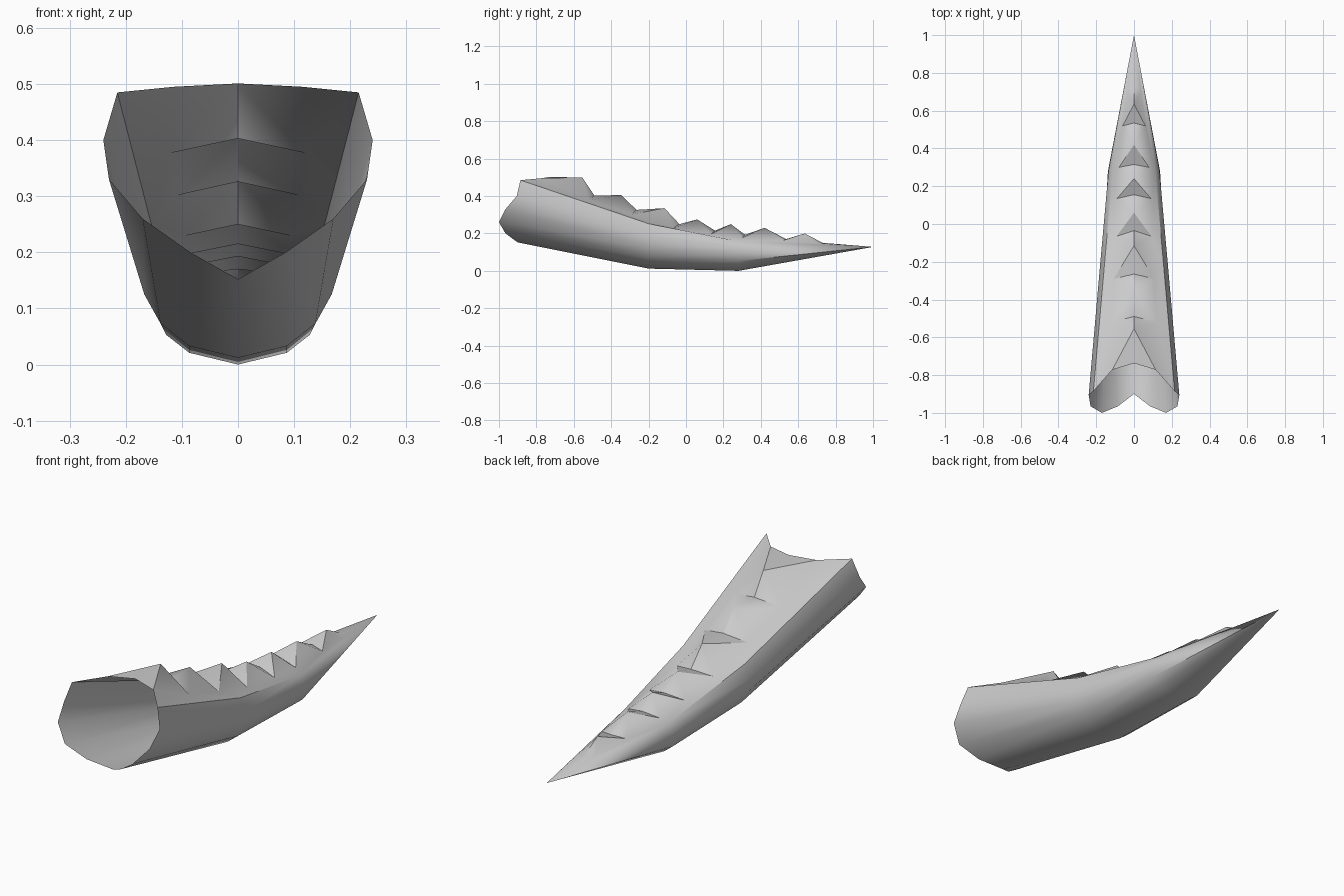
import bpy, bmesh, math

if "Cube" in bpy.data.objects:
    bpy.data.objects.remove(bpy.data.objects["Cube"])

# Half cross-sections, from bottom centre up to the shoulder
mouth = [(0, -.9, .152), (.085, -.965, .2), (.17, -1, .26),
         (.23, -.965, .33), (.24, -.905, .4), (.215, -.885, .485)]
middle = [(0, -.2, .012), (.087, -.2, .033), (.138, -.2, .073),
          (.167, -.2, .125), (.178, -.2, .19), (.155, -.2, .252)]
rear = [(0, .28, 0), (.087, .28, .021), (.128, .28, .053),
        (.138, .28, .09), (.135, .28, .128), (.113, .28, .158)]

# Spikes: apex y, z; side corner x, y, z; notch behind y, z
spikes = [(-.555, .5, .12, -.52, .377, -.49, .403),
          (-.345, .405, .107, -.29, .302, -.265, .326),
          (-.115, .335, .092, -.065, .23, -.035, .25),
          (.06, .275, .09, .135, .197, .155, .215),
          (.24, .25, .08, .3, .177, .315, .193),
          (.42, .23, .06, .52, .163, .535, .17),
          (.635, .2, .036, .7, .148, .73, .15)]

bm = bmesh.new()
rings = [[bm.verts.new(p) for p in ring] for ring in (mouth, middle, rear)]
tip = bm.verts.new((0, 1, .128))


def face(*verts):
    bm.faces.new(verts)


# Lower shell, tapering to the tip
for a, b in zip(rings, rings[1:]):
    for i in range(5):
        face(a[i], a[i + 1], b[i + 1], b[i])
for i in range(5):
    face(rings[2][i], rings[2][i + 1], tip)

# Spiked ridge, and the strip joining it to the shoulder
notch = bm.verts.new((0, -.737, .501))
corner = bm.verts.new((.115, -.772, .495))
shoulders = [r[5] for r in rings]
level = 0
for i, (ay, az, cx, cy, cz, ny, nz) in enumerate(spikes):
    apex = bm.verts.new((0, ay, az))
    new_corner = bm.verts.new((cx, cy, cz))
    new_notch = bm.verts.new((0, ny, nz))
    face(notch, corner, apex)
    face(corner, new_corner, apex)
    face(apex, new_corner, new_notch)
    if i in (1, 3):
        face(shoulders[level], shoulders[level + 1], corner)
        level += 1
    face(shoulders[level], new_corner, corner)
    notch, corner = new_notch, new_corner
face(shoulders[2], tip, corner)
face(corner, tip, notch)

bmesh.ops.recalc_face_normals(bm, faces=bm.faces)
if sum(f.normal.x * f.calc_area() for f in bm.faces) < 0:
    bmesh.ops.reverse_faces(bm, faces=bm.faces)

# Mirror the half shell across x = 0
geom = bm.verts[:] + bm.edges[:] + bm.faces[:]
bmesh.ops.mirror(bm, geom=geom, axis='X', merge_dist=.0005)
bmesh.ops.remove_doubles(bm, verts=bm.verts, dist=.0005)
bmesh.ops.recalc_face_normals(bm, faces=bm.faces)
low = min(bm.faces, key=lambda f: f.calc_center_median().z)
if low.normal.z > 0:
    bmesh.ops.reverse_faces(bm, faces=bm.faces)

mesh = bpy.data.meshes.new("spiked_tail")
bm.to_mesh(mesh)
bm.free()
tail = bpy.data.objects.new("spiked_tail", mesh)
bpy.context.collection.objects.link(tail)
bpy.context.view_layer.objects.active = tail
tail.select_set(True)
bpy.ops.object.shade_smooth_by_angle(angle=math.radians(35))
